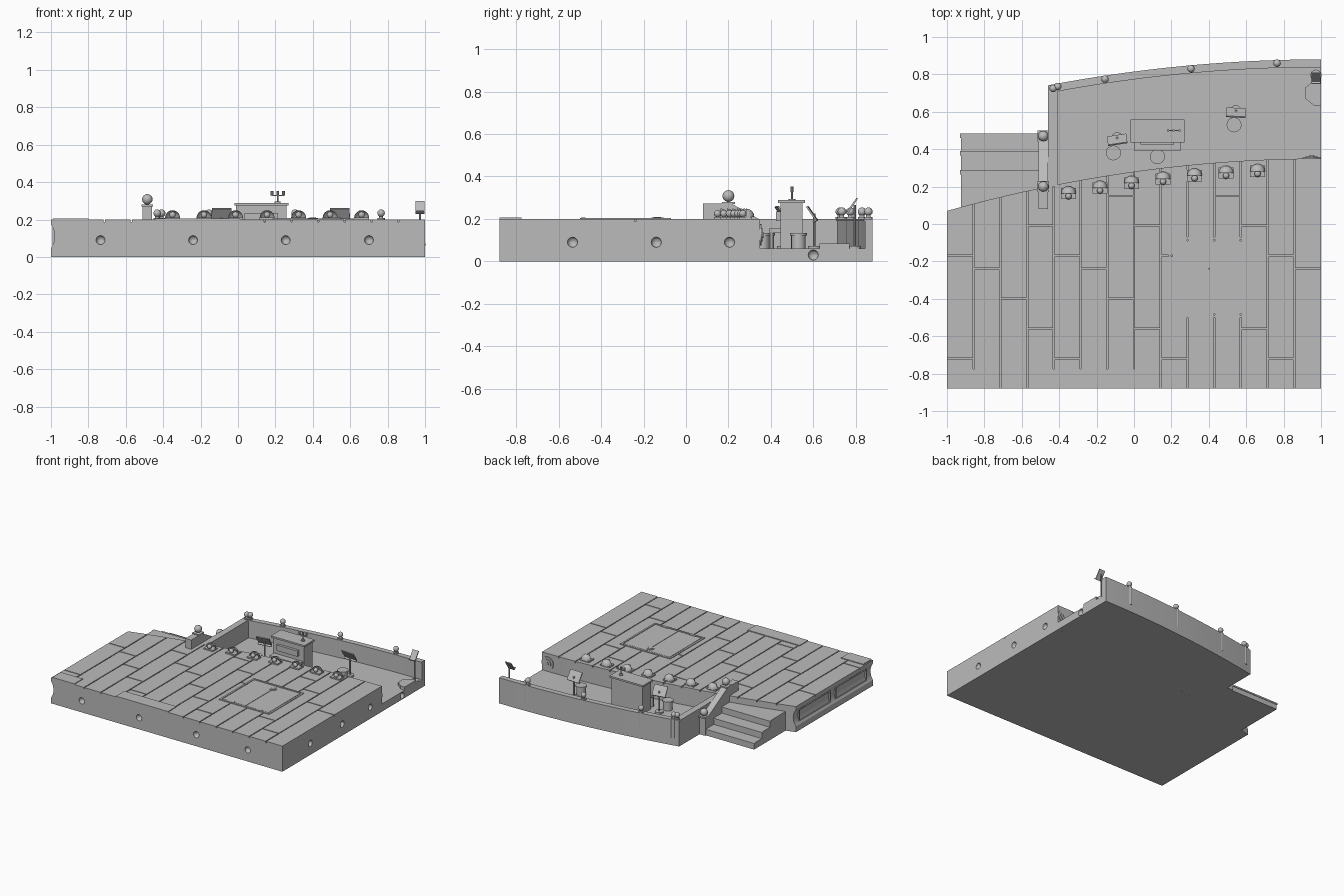
import bpy, bmesh, math
from mathutils import Matrix, Vector

cube = bpy.data.objects.get("Cube")
if cube:
    bpy.data.objects.remove(cube)

stone = bpy.data.materials.new("plain_grey")
stone.use_nodes = True
GREY = (0.5, 0.5, 0.5, 1)
stone.diffuse_color = GREY
stone.node_tree.nodes["Principled BSDF"].inputs["Base Color"].default_value = GREY


def finish(name, bm, smooth=False):
    bmesh.ops.recalc_face_normals(bm, faces=bm.faces)
    mesh = bpy.data.meshes.new(name)
    bm.to_mesh(mesh)
    bm.free()
    mesh.materials.append(stone)
    ob = bpy.data.objects.new(name, mesh)
    bpy.context.collection.objects.link(ob)
    if smooth:
        bpy.ops.object.select_all(action='DESELECT')
        ob.select_set(True)
        bpy.context.view_layer.objects.active = ob
        bpy.ops.object.shade_smooth_by_angle(angle=math.radians(40))
    return ob


def add_prism(bm, points, lo, hi, axis='Z'):
    """Extrude a flat outline along Z (points are x, y) or X (points are y, z)."""
    place = (lambda p, h: (p[0], p[1], h)) if axis == 'Z' else (lambda p, h: (h, p[0], p[1]))
    a = [bm.verts.new(place(p, lo)) for p in points]
    b = [bm.verts.new(place(p, hi)) for p in points]
    bm.faces.new(a[::-1])
    bm.faces.new(b)
    n = len(a)
    for i in range(n):
        j = (i + 1) % n
        bm.faces.new((a[i], a[j], b[j], b[i]))


def add_box(bm, x0, x1, y0, y1, z0, z1):
    add_prism(bm, [(x0, y0), (x1, y0), (x1, y1), (x0, y1)], z0, z1)


def add_tube(bm, x, y, z0, z1, r, sides=16, top=None):
    bmesh.ops.create_cone(bm, cap_ends=True, segments=sides, radius1=r,
                          radius2=r if top is None else top, depth=z1 - z0,
                          matrix=Matrix.Translation((x, y, (z0 + z1) / 2)))


def add_ball(bm, x, y, z, r):
    bmesh.ops.create_uvsphere(bm, u_segments=16, v_segments=10, radius=r,
                              matrix=Matrix.Translation((x, y, z)))


def box(name, *size):
    bm = bmesh.new()
    add_box(bm, *size)
    return finish(name, bm)


def cut(target, cutter):
    cutter.hide_render = True
    mod = target.modifiers.new("cut", 'BOOLEAN')
    mod.operation, mod.solver, mod.object = 'DIFFERENCE', 'EXACT', cutter
    bpy.context.view_layer.objects.active = target
    bpy.ops.object.modifier_apply(modifier=mod.name)
    bpy.data.objects.remove(cutter)


def stage_y(x):
    return 0.35 - 0.07 * (1 - x) ** 2


def wall_y(x):
    return 0.88 - 0.065 * (1 - x) ** 2


def arc(fn, x0, x1, off=0.0, n=20):
    return [(x0 + (x1 - x0) * i / n, fn(x0 + (x1 - x0) * i / n) + off) for i in range(n + 1)]


DECK, SUB, FLOOR = 0.2, 0.187, 0.06

# Stage body with curved back edge
bm = bmesh.new()
add_prism(bm, [(-1, -0.88), (1, -0.88)] + arc(stage_y, 1, -1), 0, SUB)
stage = finish("stage_body", bm)

# Pit base under the curved well
bm = bmesh.new()
add_prism(bm, arc(stage_y, -0.46, 1) + arc(wall_y, 1, -0.46), 0, FLOOR)
pit = finish("pit_floor", bm)

# Round recesses in the front and side faces
bm = bmesh.new()
for x in (-0.735, -0.24, 0.255, 0.7):
    add_ball(bm, x, -0.88, 0.09, 0.024)
for y in (-0.535, -0.14, 0.205):
    add_ball(bm, 1, y, 0.09, 0.024)
cut(stage, finish("recess_cutter", bm))
bm = bmesh.new()
add_ball(bm, 1, 0.6, 0.03, 0.024)
cut(pit, finish("pit_recess_cutter", bm))

# Hollow moulding along the right side
bm = bmesh.new()
cove = [(-1.095 + 0.115 * math.cos(a), 0.11 + 0.115 * math.sin(a))
        for a in [math.tau * i / 40 for i in range(40)]]
add_prism(bm, cove, -1, 0.3)
bm.transform(Matrix(((1, 0, 0, 0), (0, 0, 1, 0), (0, 1, 0, 0), (0, 0, 0, 1))))
cut(stage, finish("cove_cutter", bm))

# Raised panel frames on the right side
bm = bmesh.new()
for y in (-0.82, -0.37):
    for z in (0.06, 0.15):
        add_box(bm, -0.993, -0.97, y, y + 0.39, z, z + 0.01)
    for e in (y, y + 0.38):
        add_box(bm, -0.993, -0.97, e, e + 0.01, 0.06, 0.16)
finish("side_panel_frames", bm)

# Deck planks with staggered joints
bm = bmesh.new()
COLS, GAP = 14, 0.0035
for i in range(COLS):
    x0, x1 = -1 + 2 * i / COLS, -1 + 2 * (i + 1) / COLS
    x0 += GAP if i else 0
    x1 -= GAP if i < COLS - 1 else 0
    joints = [-0.88 + 0.16 * ((i * 3) % 4 + 1) + 0.55 * k for k in range(2)]
    starts = [-0.88] + [j + GAP for j in joints if j < stage_y(x0) - 0.05]
    for k, y in enumerate(starts):
        if k + 1 < len(starts):
            add_box(bm, x0, x1, y, starts[k + 1] - 2 * GAP, SUB, DECK)
        else:
            add_prism(bm, [(x0, y), (x1, y)] + arc(stage_y, x1, x0, n=3), SUB, DECK)
finish("deck_planks", bm)
for name, x0, x1 in (("corner_board", -0.99, -0.8), ("front_board", -0.44, 0.01)):
    box(name, x0, x1, -0.88, -0.775, 0.18, 0.206)

# Trapdoor: frame, two leaves, hinges and ring
bm = bmesh.new()
X0, X1, Y0, Y1 = 0.185, 0.62, -0.5, -0.07
for x in (X0, X1 - 0.014):
    add_box(bm, x, x + 0.014, Y0, Y1, 0.195, 0.205)
for y in (Y0, Y1 - 0.014):
    add_box(bm, X0, X1, y, y + 0.014, 0.195, 0.205)
finish("trapdoor_frame", bm)
bm = bmesh.new()
for x in (0.205, 0.405):
    add_box(bm, x, x + 0.195, -0.48, -0.09, 0.195, 0.203)
for x in (0.28, 0.52):
    add_box(bm, x - 0.025, x + 0.025, -0.495, -0.475, 0.2, 0.207)
finish("trapdoor_leaves", bm)
bm = bmesh.new()
add_tube(bm, 0.4, -0.135, 0.2, 0.207, 0.028)
add_tube(bm, 0.4, -0.135, 0.207, 0.21, 0.018)
finish("trapdoor_ring", bm)

# Footlights along the curved edge
bm = bmesh.new()
for i in range(7):
    x = -0.35 + 0.1685 * i
    y = stage_y(x) - 0.06
    add_box(bm, x - 0.04, x + 0.04, y - 0.03, y + 0.03, 0.2, 0.21)
    add_ball(bm, x, y - 0.014, 0.225, 0.017)
    dome = bmesh.ops.create_uvsphere(bm, u_segments=16, v_segments=10, radius=0.04,
                                     matrix=Matrix.Translation((x, y, 0.209)))["verts"]
    geom = set(dome)
    for v in dome:
        geom.update(v.link_edges, v.link_faces)
    res = bmesh.ops.bisect_plane(bm, geom=list(geom), plane_co=(x, y, 0.209),
                                 plane_no=(0, -1, 0), clear_outer=True)
    geom = [g for g in res["geom"] if g.is_valid]
    bmesh.ops.bisect_plane(bm, geom=geom, plane_co=(x, y, 0.209),
                           plane_no=(0, 0, -1), clear_outer=True)
finish("footlights", bm, True)

# Pit walls and their coping
bm = bmesh.new()
add_prism(bm, arc(wall_y, -0.46, 1, -0.036) + arc(wall_y, 1, -0.46), FLOOR, 0.19)
add_prism(bm, arc(wall_y, -0.46, 1, -0.042) + arc(wall_y, 1, -0.46), 0.19, 0.2)
finish("pit_back_wall", bm)
box("pit_side_wall", -0.46, -0.41, stage_y(-0.46), 0.72, FLOOR, 0.2)

# Wall posts with ball tops
bm = bmesh.new()
for x, y in ((-0.432, 0.725), (-0.408, 0.735), (-0.155, 0.775), (0.305, 0.83), (0.765, 0.86)):
    add_tube(bm, x, y, FLOOR, 0.208, 0.02)
    add_tube(bm, x, y, 0.205, 0.222, 0.011)
    add_ball(bm, x, y, 0.234, 0.02)
finish("wall_posts", bm, True)

# Steps down from the stage and their sloping rail
bm = bmesh.new()
for y, z in ((0.285, 0.15), (0.385, 0.1), (0.48, 0.05)):
    add_prism(bm, arc(stage_y, -0.925, -0.5, n=4) + [(-0.5, y), (-0.925, y)], 0, z)
    add_box(bm, -0.93, -0.5, y - 0.02, y + 0.004, z - 0.012, z)
finish("steps", bm)
bm = bmesh.new()
rail = [(0.08, 0.2), (0.08, 0.272), (0.215, 0.272), (0.45, 0.14), (0.49, 0.14), (0.49, 0), (0.18, 0), (0.18, 0.2)]
add_prism(bm, rail, -0.51, -0.46, 'X')
add_box(bm, -0.515, -0.455, 0.17, 0.23, 0.27, 0.28)
add_box(bm, -0.515, -0.455, 0.44, 0.5, 0.135, 0.147)
finish("step_rail", bm)
bm = bmesh.new()
for y, z in ((0.2, 0.308), (0.47, 0.172)):
    add_ball(bm, -0.485, y, z, 0.028)
finish("rail_balls", bm, True)

# Keyboard instrument, its shelf, candle holder
bm = bmesh.new()
add_box(bm, -0.01, 0.26, 0.445, 0.55, FLOOR, 0.275)
add_box(bm, -0.02, 0.27, 0.435, 0.56, 0.275, 0.288)
add_box(bm, 0, 0.25, 0.392, 0.445, 0.135, 0.155)
add_box(bm, 0.035, 0.215, 0.425, 0.445, 0.19, 0.235)
for x in (0.0, 0.235):
    add_box(bm, x, x + 0.015, 0.395, 0.41, FLOOR, 0.135)
finish("keyboard_cabinet", bm)
bm = bmesh.new()
add_tube(bm, 0.212, 0.5, 0.288, 0.295, 0.016)
add_tube(bm, 0.212, 0.5, 0.295, 0.35, 0.004, 8)
add_box(bm, 0.18, 0.245, 0.497, 0.503, 0.325, 0.331)
for x in (0.182, 0.212, 0.243):
    add_tube(bm, x, 0.5, 0.328, 0.352, 0.007, 8)
finish("candle_holder", bm)

# Stools
bm = bmesh.new()
for x, y in ((0.125, 0.36), (-0.11, 0.38), (0.535, 0.53)):
    add_tube(bm, x, y, FLOOR, 0.122, 0.034)
    add_tube(bm, x, y, 0.122, 0.134, 0.04)
finish("stools", bm, True)


# Music stands
def music_stand(name, x, y, z, width, tilt, turn, base):
    bm = bmesh.new()
    add_tube(bm, x, y + 0.01, base, base + 0.012, 0.03)
    add_tube(bm, x, y + 0.01, base, z, 0.006, 8)
    spin = Matrix.Translation((x, y, z)) @ Matrix.Rotation(turn, 4, 'Z') @ Matrix.Rotation(tilt, 4, 'X')
    bmesh.ops.create_cube(bm, matrix=spin @ Matrix.Diagonal((width, 0.008, 0.08, 1)))
    lip = spin @ Matrix.Translation((0, -0.008, -0.037))
    bmesh.ops.create_cube(bm, matrix=lip @ Matrix.Diagonal((width, 0.02, 0.006, 1)))
    finish(name, bm)


music_stand("right_music_stand", -0.09, 0.45, 0.225, 0.105, 0.6, 0.15, FLOOR)
music_stand("left_music_stand", 0.545, 0.595, 0.225, 0.105, 0.6, -0.05, FLOOR)
music_stand("leader_music_stand", 0.973, 0.785, 0.265, 0.05, -0.6, 0, FLOOR)

# Leader's platform, cut off at the open end
bm = bmesh.new()
octagon = [(1 + 0.092 * math.cos(a), 0.7 + 0.075 * math.sin(a))
           for a in [math.pi / 2 + math.pi / 8 + math.pi / 4 * i for i in range(4)]]
add_prism(bm, [(1, 0.77)] + octagon + [(1, 0.63)], FLOOR, 0.085)
finish("leader_platform", bm)

# Round ornament on the stage edge at the open end
bm = bmesh.new()
for r, d in ((0.05, 0.008), (0.032, 0.013), (0.014, 0.018)):
    bmesh.ops.create_cone(bm, cap_ends=True, segments=24, radius1=r, radius2=r, depth=d,
                          matrix=Matrix.Translation((0.95, 0.35 + d / 2 - 0.002, 0.125))
                          @ Matrix.Rotation(math.pi / 2, 4, 'X'))
finish("edge_ornament", bm, True)
